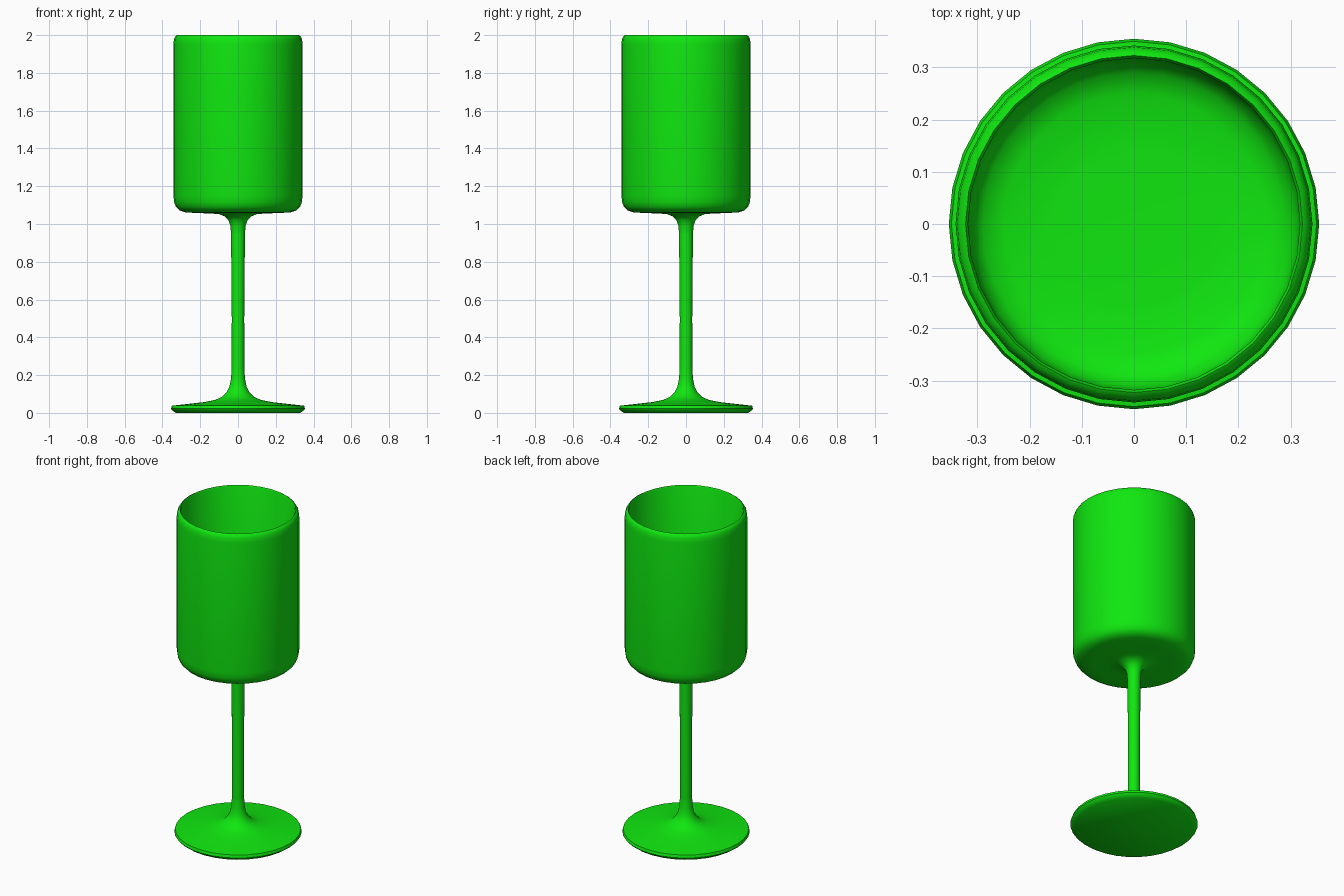
import bpy
import bmesh
import math

SIDES = 32

cube = bpy.data.objects.get("Cube")
if cube:
    bpy.data.objects.remove(cube, do_unlink=True)

green = bpy.data.materials.new("bright_green")
green.use_nodes = True
colour = (0.005, 0.8, 0.005, 1)
green.diffuse_color = colour
green.node_tree.nodes["Principled BSDF"].inputs["Base Color"].default_value = colour


def lathe(name, profile):
    """Turn a (radius, height) profile around the z axis."""
    bm = bmesh.new()
    verts = [bm.verts.new((r, 0, z)) for r, z in profile]
    edges = [bm.edges.new(pair) for pair in zip(verts, verts[1:])]
    bmesh.ops.spin(bm, geom=verts + edges, cent=(0, 0, 0), axis=(0, 0, 1),
                   angle=math.tau, steps=SIDES, use_duplicate=False)
    bmesh.ops.remove_doubles(bm, verts=bm.verts, dist=0.0005)
    bmesh.ops.recalc_face_normals(bm, faces=bm.faces)
    mesh = bpy.data.meshes.new(name)
    bm.to_mesh(mesh)
    bm.free()
    mesh.materials.append(green)
    obj = bpy.data.objects.new(name, mesh)
    bpy.context.collection.objects.link(obj)
    bpy.ops.object.select_all(action="DESELECT")
    obj.select_set(True)
    bpy.context.view_layer.objects.active = obj
    bpy.ops.object.shade_smooth_by_angle(angle=math.radians(40))
    return obj


# Flat disc foot flaring up into the stem
lathe("foot", [(0, 0.005), (0.33, 0.005), (0.35, 0.015), (0.355, 0.022),
               (0.35, 0.038), (0.27, 0.047), (0.18, 0.057), (0.12, 0.069),
               (0.085, 0.085), (0.06, 0.11), (0.045, 0.14), (0.037, 0.18),
               (0.034, 0.23)])

# Slender stem, slightly wider at the top
lathe("stem", [(0.034, 0.23), (0.033, 0.5), (0.035, 0.75), (0.037, 0.95)])

# Hollow straight-sided bowl: underside, outer wall, rim, inner wall, floor
lathe("bowl", [(0.037, 0.95), (0.04, 0.99), (0.05, 1.02), (0.07, 1.04),
               (0.1, 1.052), (0.15, 1.056), (0.22, 1.058), (0.28, 1.062),
               (0.31, 1.072), (0.328, 1.09), (0.338, 1.115), (0.342, 1.15),
               (0.342, 1.95), (0.339, 1.98), (0.331, 1.995), (0.323, 2.0),
               (0.318, 1.99), (0.318, 1.16), (0.31, 1.125), (0.29, 1.1),
               (0.25, 1.085), (0.15, 1.08), (0, 1.078)])

# Rest the foot on the ground
for obj in bpy.context.collection.objects:
    if obj.name == "foot":
        for v in obj.data.vertices:
            if v.co.z < 0.01:
                v.co.z = 0
